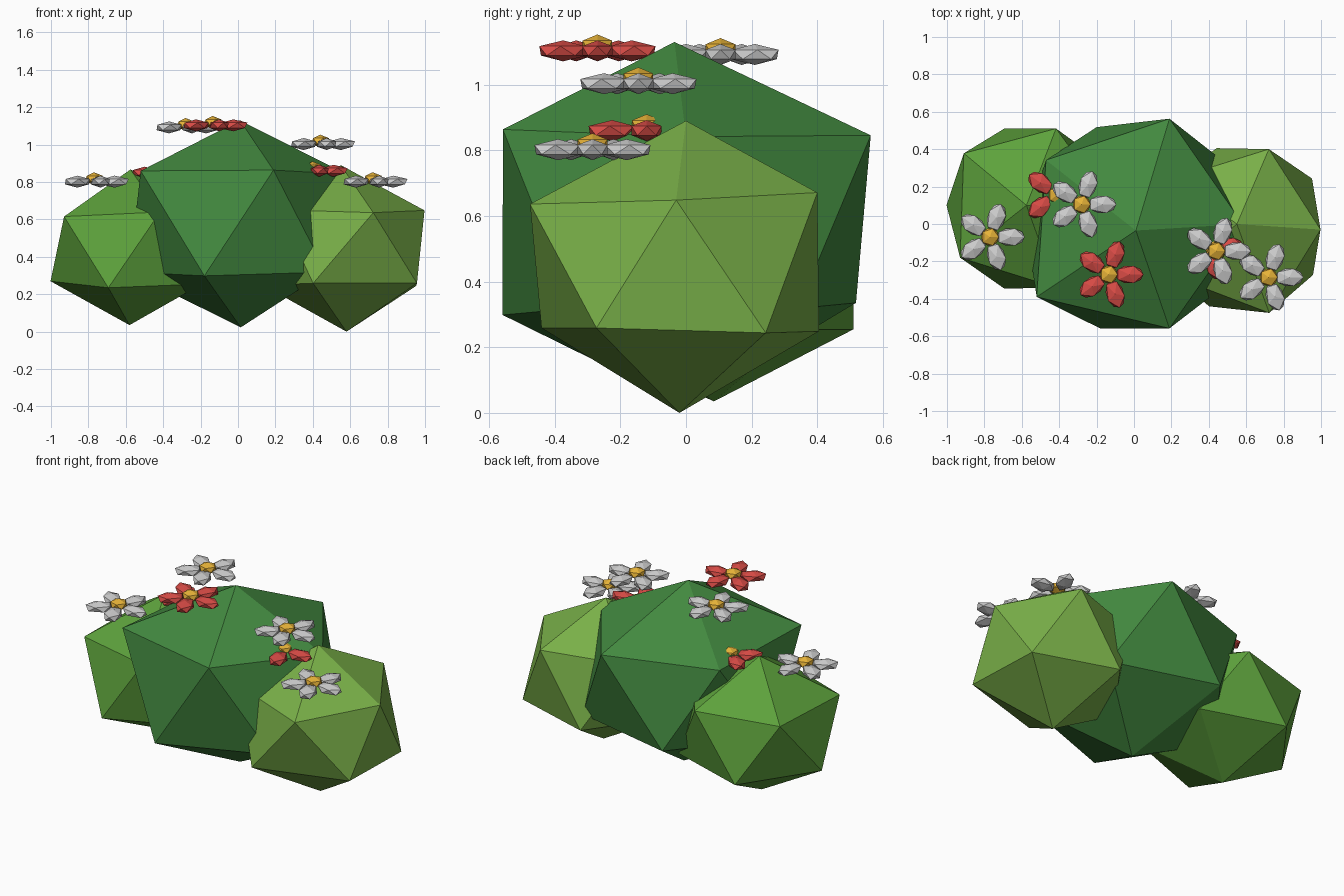
import bpy, math
from mathutils import Vector

if "Cube" in bpy.data.objects:
    bpy.data.objects.remove(bpy.data.objects["Cube"])


def material(name, rgb):
    m = bpy.data.materials.new(name)
    m.diffuse_color = (*rgb, 1)
    m.use_nodes = True
    m.node_tree.nodes["Principled BSDF"].inputs["Base Color"].default_value = m.diffuse_color
    return m


dark = material("dark_leaf", (0.055, 0.25, 0.05))
mid = material("mid_leaf", (0.11, 0.36, 0.045))
light = material("light_leaf", (0.19, 0.43, 0.065))
white = material("white_petal", (0.8, 0.8, 0.78))
red = material("red_petal", (0.68, 0.07, 0.06))
yellow = material("flower_yellow", (0.8, 0.45, 0.04))


def ico(name, loc, scale, mat, turn=0):
    bpy.ops.mesh.primitive_ico_sphere_add(subdivisions=1, radius=1, location=loc,
                                          rotation=(0, 0, turn))
    ob = bpy.context.object
    ob.name = name
    # scale the mesh itself, so corner nudges are in plain units
    for v in ob.data.vertices:
        v.co = Vector(a * b for a, b in zip(v.co, scale))
    ob.data.materials.append(mat)
    return ob


def bush(name, loc, r, h, mat, nudges):
    ob = ico(name, loc, (r, r, h), mat)
    verts = ob.data.vertices
    # irregular leaf clump: nudge the corner nearest each nominal direction
    for (ring, angle), d in nudges.items():
        k = 0.894 if abs(ring) == 1 else 0
        z = 0.447 * ring if k else math.copysign(1, ring)
        a = math.radians(angle)
        p = Vector((k * r * math.cos(a), k * r * math.sin(a), z * h))
        v = min(verts, key=lambda q: (q.co - p).length)
        v.co += Vector(d)


# leaf clumps; keys are (ring: 2 top, 1 upper, -1 lower, -2 bottom; angle)
bush("centre_bush", (0, 0, 0.58), 0.65, 0.585, dark, {
    (2, 0): (0.01, -0.035, -0.035), (-2, 0): (0.015, 0, 0.028),
    (1, -144): (-0.05, -0.048, 0.018), (1, -72): (0.01, -0.005, 0.022),
    (1, 72): (0.01, 0.01, 0.004), (-1, -108): (0, -0.006, -0.02),
    (-1, 108): (-0.02, -0.035, 0.017)})
bush("right_bush", (0.58, -0.02, 0.45), 0.5, 0.45, light, {
    (2, 0): (-0.03, 0.02, -0.01), (1, 0): (-0.03, -0.01, -0.003),
    (1, -72): (0.005, -0.03, -0.015), (1, 72): (0.003, -0.005, 0.02),
    (-1, -36): (0.015, 0.01, 0.01), (-1, 36): (0.01, 0, -0.005),
    (-1, -108): (-0.04, 0.005, 0.01), (-2, 0): (0, 0, 0)})
bush("left_bush", (-0.555, 0.085, 0.447), 0.5, 0.43, mid, {
    (2, 0): (-0.02, 0.015, -0.01), (-2, 0): (-0.025, 0, 0.018),
    (1, -144): (-0.013, -0.002, -0.024), (1, 144): (0.007, 0.03, -0.015),
    (-1, 180): (0, 0.015, 0.015), (-1, -108): (0, -0.005, -0.02)})


# flowers: five faceted petals around a yellow middle
def flower(name, x, y, z, mat):
    for i in range(5):
        a = i * math.tau / 5
        ico(f"{name}_petal_{i + 1}", (x + 0.11 * math.cos(a), y + 0.11 * math.sin(a), z),
            (0.085, 0.054, 0.032), mat, a)
    ico(f"{name}_middle", (x, y, z + 0.016), (0.053, 0.053, 0.034), yellow)


for i, f in enumerate([(-0.77, -0.07, 0.802, white), (-0.28, 0.105, 1.092, white),
                       (-0.135, -0.27, 1.103, red), (0.44, -0.145, 1.003, white),
                       (0.72, -0.285, 0.802, white), (0.4, -0.12, 0.86, red),
                       (-0.41, 0.155, 0.85, red)]):
    flower(f"flower_{i + 1}", *f)
